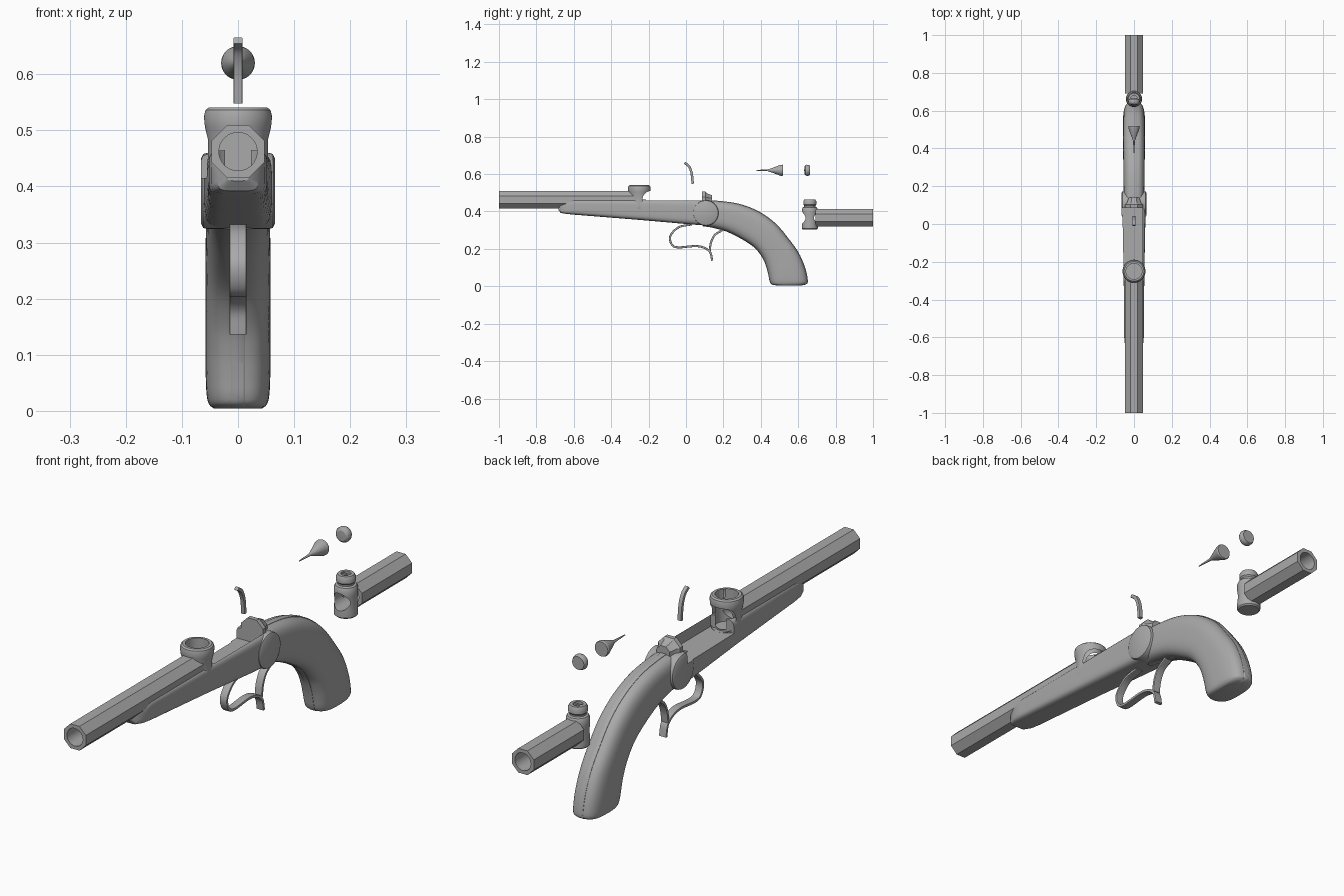
import bpy, bmesh
from math import cos, sin, pi, copysign
from mathutils import Vector

if "Cube" in bpy.data.objects:
    bpy.data.objects.remove(bpy.data.objects["Cube"])

GREY = (0.4, 0.4, 0.4, 1)
mat = bpy.data.materials.new("plain grey")
mat.use_nodes = True
mat.diffuse_color = GREY
mat.node_tree.nodes["Principled BSDF"].inputs["Base Color"].default_value = GREY
parts, cutters = [], []


def finish(bm, name, cutter=False):
    bmesh.ops.remove_doubles(bm, verts=bm.verts, dist=1e-5)
    bmesh.ops.recalc_face_normals(bm, faces=bm.faces)
    mesh = bpy.data.meshes.new(name)
    bm.to_mesh(mesh)
    bm.free()
    mesh.materials.append(mat)
    ob = bpy.data.objects.new(name, mesh)
    bpy.context.collection.objects.link(ob)
    (cutters if cutter else parts).append(ob)
    return ob


def skin(rings, name, cutter=False):
    """Join rings of points into a closed tube."""
    bm = bmesh.new()
    rows = [[bm.verts.new(p) for p in ring] for ring in rings]
    n = len(rows[0])
    for a, b in zip(rows, rows[1:]):
        for i in range(n):
            j = (i + 1) % n
            bm.faces.new((a[i], a[j], b[j], b[i]))
    bm.faces.new(rows[0])
    bm.faces.new(rows[-1])
    return finish(bm, name, cutter)


def lathe(name, axis, centre, profile, sides=40, cutter=False):
    """Turn (radius, position) pairs round an axis; centre is its other two coordinates."""
    rings = []
    for r, h in profile:
        ring = []
        for i in range(sides):
            t = 2 * pi * (i + 0.5) / sides
            p = [centre[0] + max(r, 1e-4) * cos(t), centre[1] + max(r, 1e-4) * sin(t)]
            p.insert("XYZ".index(axis), h)
            ring.append(p)
        rings.append(ring)
    return skin(rings, name, cutter)


def box(name, lo, hi, cutter=False):
    bm = bmesh.new()
    bmesh.ops.create_cube(bm, size=1)
    for v in bm.verts:
        v.co = [l + (c + 0.5) * (h - l) for c, l, h in zip(v.co, lo, hi)]
    return finish(bm, name, cutter)


def smooth_path(points, steps=5):
    """Catmull-Rom through tuples of any length."""
    pts = [Vector(p) for p in points]
    pts = [2 * pts[0] - pts[1]] + pts + [2 * pts[-1] - pts[-2]]
    out = []
    for a, b, c, d in zip(pts, pts[1:], pts[2:], pts[3:]):
        for k in range(steps):
            t = k / steps
            out.append(0.5 * (2 * b + (c - a) * t + (2 * a - 5 * b + 4 * c - d) * t * t
                              + (3 * b - a - 3 * c + d) * t ** 3))
    return out + [pts[-2]]


def loft(name, stations, power, sides=40, pad=0.0, width=None):
    """Stations are (top y, top z, bottom y, bottom z, half width)."""
    rings = []
    for ty, tz, by, bz, hw in stations:
        mid = Vector((0, (ty + by) / 2, (tz + bz) / 2))
        half = Vector((0, (ty - by) / 2, (tz - bz) / 2))
        half *= 1 + pad / half.length
        ring = []
        for i in range(sides):
            t = 2 * pi * (i + 0.5) / sides
            u, v = (copysign(abs(f) ** (2 / power), f) for f in (cos(t), sin(t)))
            ring.append(mid + half * v + Vector(((width or hw) * u, 0, 0)))
        rings.append(ring)
    return skin(rings, name)


def strip(name, points, thick, width):
    """Flat bar following a (y, z) path."""
    path = smooth_path(points, 6)
    stations = []
    for i, p in enumerate(path):
        d = (path[min(i + 1, len(path) - 1)] - path[max(i - 1, 0)]).normalized()
        n = Vector((-d.y, d.x)) * thick / 2
        stations.append((*(p + n), *(p - n), width))
    return loft(name, stations, 8, 20)


def cut(ob, *tools):
    bpy.context.view_layer.objects.active = ob
    for tool in tools:
        mod = ob.modifiers.new("cut", "BOOLEAN")
        mod.operation = "DIFFERENCE"
        mod.object = tool
        bpy.ops.object.modifier_apply(modifier=mod.name)


OCT = 0.0509  # corner radius of the eight-sided bars
AXIS_Z = 0.462
HOUSE_Y = -0.25

# Cutters
bore = lathe("bore_cutter", "Y", (0, AXIS_Z), [(0.034, -1.1), (0.034, -0.24)], cutter=True)
well = lathe("well_cutter", "Z", (0, HOUSE_Y), [(0.042, 0.415), (0.042, 0.6)], cutter=True)
notch = lathe("notch_cutter", "X", (-0.185, AXIS_Z), [(0.048, -0.2), (0.048, 0.2)], cutter=True)
pocket = box("pocket_cutter", (-0.2, -0.215, 0.415), (0.046, 0.086, 0.6), True)
slot = box("slot_cutter", (-0.008, 0, 0.38), (0.008, 0.05, 0.5), True)

# Long eight-sided barrel and the round housing at its rear
barrel = lathe("barrel", "Y", (0, AXIS_Z), [(OCT, -1), (OCT, -0.27)], 8)
cut(barrel, bore, well)
housing = lathe("housing", "Z", (0, HOUSE_Y), [
    (0, 0.385), (0.03, 0.387), (0.048, 0.397), (0.056, 0.415), (0.054, 0.45), (0.054, 0.485),
    (0.059, 0.505), (0.061, 0.525), (0.058, 0.536), (0.052, 0.541), (0, 0.541)])
cut(housing, bore, well, notch)

# Fore stock with an open pocket on its right side
fore = [(-0.683, 0.435, 0.41, 0.02), (-0.67, 0.443, 0.392, 0.036), (-0.64, 0.452, 0.387, 0.048),
        (-0.6, 0.465, 0.383, 0.052), (-0.25, 0.465, 0.355, 0.055), (0, 0.463, 0.333, 0.06),
        (0.1, 0.463, 0.325, 0.061)]
fore_stock = loft("fore_stock", [(y, t, y, b, w) for y, t, b, w in fore], 5)
cut(fore_stock, bore, well, pocket, slot)

# Rounded side cheeks and the standing breech plate
cheeks = lathe("side_cheeks", "X", (0.106, 0.392), [
    (0.058, -0.066), (0.066, -0.062), (0.068, -0.055), (0.068, 0.055), (0.066, 0.062), (0.058, 0.066)], 48)
cut(cheeks, pocket)
lathe("breech_plate", "Y", (0, 0.459), [(OCT, 0.086), (OCT, 0.103), (0.04, 0.113), (0.03, 0.14)], 8)

# Curved grip and the strap that runs round it
grip = smooth_path([
    (0.09, 0.455, 0.09, 0.323, 0.052), (0.15, 0.457, 0.14, 0.315, 0.054),
    (0.28, 0.44, 0.22, 0.293, 0.056), (0.39, 0.398, 0.305, 0.25, 0.057),
    (0.48, 0.333, 0.37, 0.205, 0.058), (0.55, 0.25, 0.412, 0.15, 0.058),
    (0.6, 0.18, 0.432, 0.1, 0.058), (0.635, 0.1, 0.442, 0.06, 0.058),
    (0.65, 0.03, 0.449, 0.027, 0.056), (0.642, 0.012, 0.46, 0.01, 0.051),
    (0.62, 0.005, 0.49, 0.004, 0.043)], 4)
loft("grip", grip, 2.9)
loft("grip_strap", grip, 9, 24, pad=0.002, width=0.015)

# Guard loop with its rear hook
strip("guard_loop", [(0.03, 0.331), (-0.04, 0.315), (-0.084, 0.268), (-0.075, 0.222), (-0.04, 0.208),
                     (0.05, 0.215), (0.1, 0.205), (0.13, 0.18), (0.14, 0.137)], 0.011, 0.015)
strip("guard_hook", [(0.2, 0.303), (0.155, 0.275), (0.134, 0.235), (0.127, 0.19)], 0.011, 0.015)

# Loose curved lever
strip("loose_lever", [(-0.008, 0.66), (0.015, 0.642), (0.03, 0.605), (0.036, 0.548)], 0.013, 0.008)

# Loose pin with a cone head, and loose button
lathe("loose_pin", "Y", (0, 0.62), [(0.002, 0.375), (0.005, 0.44), (0.012, 0.46), (0.029, 0.505),
                                    (0.03, 0.515), (0.028, 0.519), (0, 0.519)])
lathe("loose_button", "Y", (0, 0.62), [(0, 0.632), (0.02, 0.633), (0.027, 0.638), (0.03, 0.645),
                                       (0.029, 0.655), (0.025, 0.662), (0, 0.662)])

# Detached rear section: upright plug with a cap, and a short eight-sided tube
TAIL_Y, TAIL_Z = 0.662, 0.367
tail_bore = lathe("tail_bore_cutter", "Y", (0, TAIL_Z), [(0.034, 0.5), (0.034, 1.1)], cutter=True)
cap_hole = lathe("cap_hole_cutter", "Z", (0, TAIL_Y), [(0.018, 0.452), (0.018, 0.6)], cutter=True)
plug = lathe("rear_plug", "Z", (0, TAIL_Y), [
    (0, 0.304), (0.038, 0.304), (0.043, 0.309), (0.043, 0.33), (0.04, 0.36), (0.043, 0.39),
    (0.043, 0.412), (0.038, 0.422), (0.03, 0.425), (0.03, 0.431), (0.035, 0.437),
    (0.035, 0.454), (0.03, 0.463), (0, 0.463)])
cut(plug, tail_bore, cap_hole)
box("cap_bar", (-0.017, TAIL_Y - 0.004, 0.45), (0.017, TAIL_Y + 0.004, 0.461))
tube = lathe("rear_tube", "Y", (0, TAIL_Z), [(OCT, 0.692), (OCT, 1)], 8)
cut(tube, tail_bore)

# Tidy up and shade
for tool in cutters:
    bpy.data.objects.remove(tool)
bpy.ops.object.select_all(action="DESELECT")
for ob in parts:
    ob.select_set(True)
bpy.context.view_layer.objects.active = parts[0]
bpy.ops.object.shade_smooth_by_angle(angle=pi / 6)
